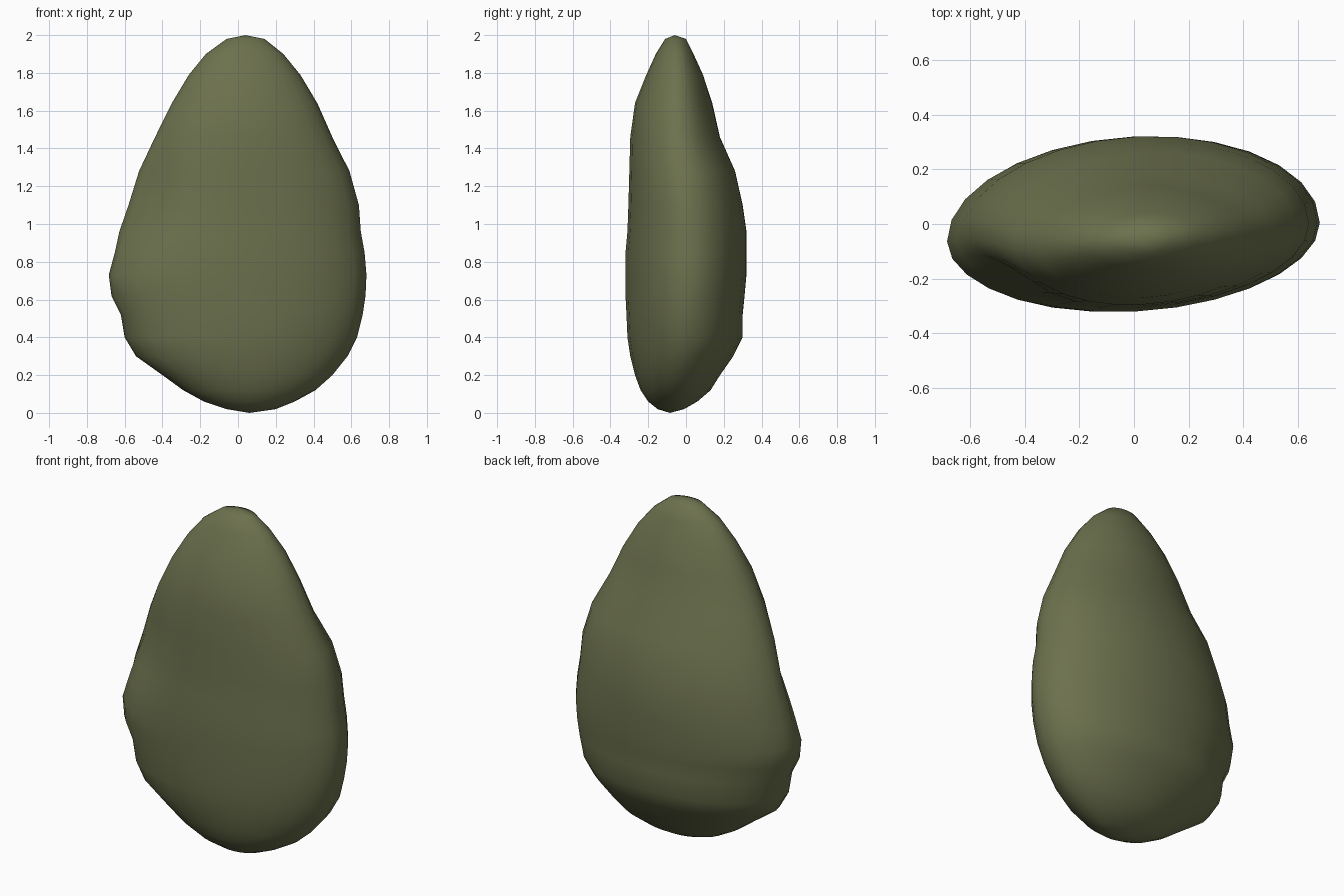
import bpy, bmesh, math

if "Cube" in bpy.data.objects:
    bpy.data.objects.remove(bpy.data.objects["Cube"])

# Cross-section limits: z, left x, right x, front y, back y
ROWS = [
    (0.02, -0.06, 0.20, -0.15, -0.01), (0.06, -0.18, 0.30, -0.20, 0.06),
    (0.12, -0.29, 0.41, -0.24, 0.13), (0.20, -0.40, 0.50, -0.27, 0.18),
    (0.30, -0.54, 0.58, -0.295, 0.25), (0.40, -0.60, 0.63, -0.31, 0.30),
    (0.52, -0.62, 0.66, -0.315, 0.30), (0.62, -0.67, 0.675, -0.32, 0.31),
    (0.73, -0.685, 0.68, -0.32, 0.32), (0.85, -0.655, 0.67, -0.32, 0.32),
    (0.96, -0.635, 0.65, -0.31, 0.32), (1.10, -0.59, 0.64, -0.305, 0.30),
    (1.28, -0.53, 0.59, -0.30, 0.26), (1.46, -0.44, 0.50, -0.295, 0.18),
    (1.64, -0.35, 0.42, -0.27, 0.14), (1.79, -0.26, 0.33, -0.21, 0.09),
    (1.90, -0.17, 0.24, -0.16, 0.04), (1.98, -0.06, 0.14, -0.11, 0.0),
]
SEGS = 28


def bump(v, centre, width):
    return math.exp(-((v - centre) / width) ** 2)


def ring_point(row, t):
    z, xl, xr, yf, yb = row
    half, cx = (xr - xl) / 2, (xr + xl) / 2
    ym = 0.25 * (yf + yb) - 0.03
    c, s = math.cos(t), math.sin(t)
    y = ym + s * ((yb - ym) if s > 0 else (ym - yf)) + 0.05 * half * c
    # chipped hollow on the left front, shallow hollow on the upper right back
    deg = math.degrees(t)
    dent = 0.14 * bump(deg, 212, 22) * bump(z, 1.12, 0.24)
    dent += 0.06 * bump(deg, 50, 25) * bump(z, 1.62, 0.18)
    return (cx + half * c * (1 - dent), ym + (y - ym) * (1 - dent), z)


# Stone body: lofted rings closed with a pole at each end
bm = bmesh.new()
rings = [[bm.verts.new(ring_point(r, 2 * math.pi * i / SEGS)) for i in range(SEGS)]
         for r in ROWS]
bottom = bm.verts.new((0.06, -0.085, 0))
top = bm.verts.new((0.04, -0.06, 2))
for i in range(SEGS):
    j = (i + 1) % SEGS
    for lo, hi in zip(rings, rings[1:]):
        bm.faces.new((lo[i], lo[j], hi[j], hi[i]))
    bm.faces.new((bottom, rings[0][j], rings[0][i]))
    bm.faces.new((top, rings[-1][i], rings[-1][j]))
for f in bm.faces:
    f.smooth = True
mesh = bpy.data.meshes.new("stone")
bm.to_mesh(mesh)
bm.free()
stone = bpy.data.objects.new("stone", mesh)
bpy.context.collection.objects.link(stone)

# Mossy green colour
mat = bpy.data.materials.new("moss_green")
mat.diffuse_color = (0.15, 0.165, 0.075, 1)
mat.use_nodes = True
mat.node_tree.nodes["Principled BSDF"].inputs["Base Color"].default_value = mat.diffuse_color
mesh.materials.append(mat)
